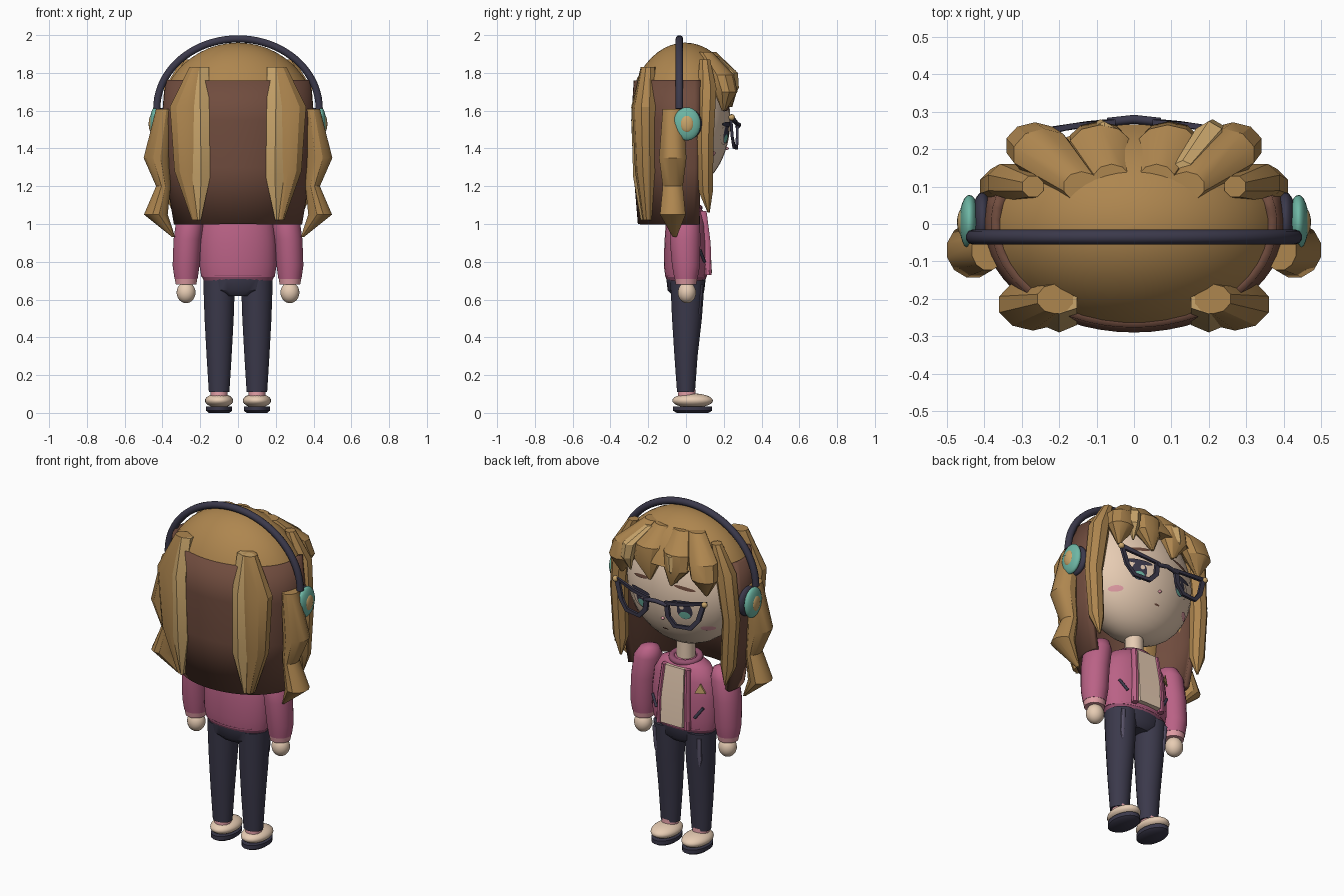
import bpy, bmesh
from math import sin, cos, pi, sqrt, radians

cube = bpy.data.objects.get("Cube")
if cube:
    bpy.data.objects.remove(cube)


def material(name, hexcode):
    rgb = [int(hexcode[i:i + 2], 16) / 255 for i in (0, 2, 4)]
    col = [c / 12.92 if c < 0.04 else ((c + 0.055) / 1.055) ** 2.4 for c in rgb] + [1]
    m = bpy.data.materials.new(name)
    m.use_nodes = True
    m.diffuse_color = col
    m.node_tree.nodes["Principled BSDF"].inputs["Base Color"].default_value = col
    return m


SKIN = material("cream skin", "E8CDB4")
HAIR = material("tan hair", "AE864F")
DARK = material("brown hair", "704C3E")
LIGHT = material("light hair", "C9A56B")
PINK = material("jacket pink", "BA6286")
HEM = material("jacket hem", "94506E")
NAVY = material("navy", "3B394B")
FADED = material("faded denim", "625C74")
TEAL = material("teal", "6EB7A5")
BLUSH = material("blush", "E09CA4")


def finish(name, bm, mat, angle=40):
    bmesh.ops.recalc_face_normals(bm, faces=bm.faces[:])
    me = bpy.data.meshes.new(name)
    bm.to_mesh(me)
    bm.free()
    me.materials.append(mat)
    ob = bpy.data.objects.new(name, me)
    bpy.context.collection.objects.link(ob)
    bpy.ops.object.select_all(action='DESELECT')
    ob.select_set(True)
    bpy.context.view_layer.objects.active = ob
    bpy.ops.object.shade_smooth_by_angle(angle=radians(angle))
    return ob


def skin_rings(bm, rings, closed=True):
    n = len(rings[0])
    for a, b in zip(rings, rings[1:]):
        for i in range(n if closed else n - 1):
            j = (i + 1) % n
            bm.faces.new((a[i], a[j], b[j], b[i]))


def loft(name, rings, mat, n=20, angle=40):
    """Closed body through horizontal ellipses (x, y, z, rx, ry)."""
    bm = bmesh.new()
    vs = [[bm.verts.new((x + rx * cos(2 * pi * (i + .5) / n), y + ry * sin(2 * pi * (i + .5) / n), z))
           for i in range(n)] for x, y, z, rx, ry in rings]
    skin_rings(bm, vs)
    bm.faces.new(vs[0])
    bm.faces.new(vs[-1])
    return finish(name, bm, mat, angle)


def side_loft(name, s, rings, mat, n=20, angle=40):
    return loft(name, [(r[0] * s,) + tuple(r[1:]) for r in rings], mat, n, angle)


def ball(name, c, r, mat, n=24):
    bm = bmesh.new()
    bmesh.ops.create_uvsphere(bm, u_segments=n, v_segments=n // 2 + 2, radius=1)
    bmesh.ops.scale(bm, vec=r, verts=bm.verts)
    bmesh.ops.translate(bm, vec=c, verts=bm.verts)
    return finish(name, bm, mat, 60)


def tube(name, pts, r, mat, cyclic=False):
    """Round tube swept along a path."""
    cu = bpy.data.curves.new(name, 'CURVE')
    cu.dimensions = '3D'
    cu.bevel_depth = r
    cu.bevel_resolution = 3
    cu.use_fill_caps = True
    sp = cu.splines.new('POLY')
    sp.points.add(len(pts) - 1)
    for p, co in zip(sp.points, pts):
        p.co = (*co, 1)
    sp.use_cyclic_u = cyclic
    cu.materials.append(mat)
    ob = bpy.data.objects.new(name, cu)
    bpy.context.collection.objects.link(ob)


HEAD_Z, HEAD_R = 1.55, (.35, .235, .36)


def face_patch(name, x, z, rx, rz, off, mat, tilt=0, n=20):
    """Thin elliptical decal following the curve of the face."""
    bm = bmesh.new()
    rings = []
    for k in (.02, .4, .7, 1):
        ring = []
        for i in range(n):
            a = 2 * pi * i / n
            u, w = k * rx * cos(a), k * rz * sin(a)
            px, pz = x + u, z + w + u * tilt
            q = 1 - (px / HEAD_R[0]) ** 2 - ((pz - HEAD_Z) / HEAD_R[2]) ** 2
            ring.append(bm.verts.new((px, HEAD_R[1] * sqrt(max(q, 0)) + off, pz)))
        rings.append(ring)
    skin_rings(bm, rings)
    bm.faces.new(rings[0])
    return finish(name, bm, mat)


# Head, neck and face
ball("head", (0, 0, HEAD_Z), HEAD_R, SKIN, 32)
loft("neck", [(0, 0, 1.05, .05, .05), (0, 0, 1.26, .05, .05)], SKIN)
face_patch("mouth", 0, 1.33, .018, .005, .004, DARK)
ball("nose", (0, .215, 1.4), (.01, .012, .008), BLUSH, 10)

# Hair cap and open back shell
loft("hair_cap", [(0, -.005, 1.55 + .41 * sin(t), .418 * cos(t), .302 * cos(t))
                  for t in [.455 + i * 1.1 / 9 for i in range(10)]], HAIR, 40)
bm = bmesh.new()
shell = []
for z, rx, ry in ((1.76, .368, .262), (1.55, .39, .275), (1.3, .375, .265), (1, .325, .24)):
    shell.append([bm.verts.new((rx * cos(t), ry * sin(t), z))
                  for t in [radians(16 - 212 * i / 32) for i in range(33)]])
skin_rings(bm, shell, False)
back = finish("back_hair", bm, DARK)
mod = back.modifiers.new("thickness", 'SOLIDIFY')
mod.thickness = .03
mod.offset = 0

for s, side in ((1, "left"), (-1, "right")):
    # Hanging locks
    side_loft(side + "_back_lock", s, [(.21, -.2, 1.83, .05, .04), (.27, -.215, 1.62, .095, .07),
              (.265, -.21, 1.28, .075, .06), (.225, -.2, 1.02, .02, .03)], HAIR, 10, 30)
    side_loft(side + "_back_streak", s, [(.2, -.21, 1.83, .055, .03), (.2, -.25, 1.62, .055, .04),
              (.195, -.24, 1.25, .055, .04), (.205, -.22, 1.02, .01, .02)], LIGHT, 6, 20)
    side_loft(side + "_side_lock", s, [(.39, -.07, 1.61, .045, .055), (.43, -.07, 1.35, .072, .075),
              (.395, -.07, 1.2, .04, .055), (.435, -.07, 1.05, .065, .07),
              (.34, -.06, .93, .008, .01)], HAIR, 12, 30)
    side_loft(side + "_front_lock", s, [(.27, .1, 1.87, .03, .03), (.335, .11, 1.72, .06, .055),
              (.365, .1, 1.45, .05, .05), (.35, .105, 1.17, .045, .04),
              (.34, .12, 1.06, .006, .006)], HAIR, 8, 30)
    # Bangs
    side_loft(side + "_outer_bang", s, [(.14, .1, 1.91, .05, .04), (.24, .185, 1.79, .085, .07),
              (.265, .21, 1.7, .08, .062), (.275, .2, 1.6, .008, .01)], HAIR, 10, 30)
    side_loft(side + "_inner_bang", s, [(.06, .12, 1.91, .05, .04), (.09, .205, 1.81, .085, .06),
              (.095, .22, 1.72, .08, .055), (.07, .235, 1.62, .008, .01)], HAIR, 10, 30)
    side_loft(side + "_bang_streak", s, [(.1 + .03 * s, .15, 1.89, .025, .02),
              (.14 + .06 * s, .235, 1.8, .04, .04), (.15 + .06 * s, .245, 1.72, .035, .035),
              (.15 + .05 * s, .23, 1.64, .005, .005)], LIGHT, 6, 20)

    # Eyes, brows and cheeks
    for part, dx, z, rx, rz, off, mat in (
            ("eye_white", 0, 1.475, .07, .055, .003, SKIN), ("lash", 0, 1.528, .075, .013, .008, NAVY),
            ("iris", -.005, 1.478, .042, .052, .005, NAVY), ("iris_glow", -.005, 1.452, .03, .022, .007, TEAL),
            ("glint", -.018, 1.5, .012, .013, .008, SKIN)):
        face_patch(side + "_" + part, s * (.145 + dx), z, rx, rz, off, mat)
    face_patch(side + "_brow", s * .14, 1.61, .06, .01, .004, DARK, -.15 * s)
    face_patch(side + "_cheek", s * .235, 1.37, .032, .016, .004, BLUSH)

    # Angular glasses rim
    outline = [(.05, 1.535), (.16, 1.55), (.3, 1.58), (.265, 1.46), (.215, 1.4), (.11, 1.395), (.06, 1.45)]
    bm = bmesh.new()
    rings = []
    for k, y in ((1, .28), (.74, .28), (.74, .265), (1, .265), (1, .28)):
        rings.append([bm.verts.new((s * (.165 + (x - .165) * k), y - .4 * x * x,
                                    1.475 + (z - 1.475) * k)) for x, z in outline])
    skin_rings(bm, rings)
    bmesh.ops.remove_doubles(bm, verts=bm.verts, dist=.0001)
    finish(side + "_glasses_rim", bm, NAVY, 20)
    ball(side + "_glasses_stud", (s * .29, .242, 1.565), (.017, .017, .017), LIGHT, 12)

    # Headphone cups
    for part, x, r, ry, rz, mat in (("cushion", .405, .03, .08, .085, NAVY),
                                    ("cup", .44, .027, .073, .088, TEAL),
                                    ("badge", .458, .015, .036, .046, LIGHT)):
        ball(side + "_headphone_" + part, (s * x, .005, 1.53), (r, ry, rz), mat)

    # Arms and hands
    side_loft(side + "_sleeve", s, [(.235, 0, 1.105, .015, .02), (.238, 0, 1.09, .05, .055),
              (.25, -.005, 1.04, .075, .08), (.267, -.005, .92, .075, .082),
              (.275, 0, .78, .072, .075), (.275, 0, .71, .062, .062)], PINK, 20, 60)
    side_loft(side + "_cuff", s, [(.275, 0, .72, .062, .062), (.275, 0, .68, .055, .055)], BLUSH)
    ball(side + "_hand", (s * .275, .005, .637), (.05, .048, .056), SKIN)

    # Jacket front edges and pockets
    side_loft(side + "_jacket_edge", s, [(.09, .115, .73, .018, .022), (.085, .112, .9, .018, .02),
              (.075, .09, 1.07, .015, .02)], PINK, 8)
    tube(side + "_pocket", [(s * .125, .098, .80), (s * .165, .075, .86)], .008, NAVY)

    # Legs and shoes
    side_loft(side + "_leg", s, [(.1, 0, .11, .055, .048), (.1, 0, .3, .067, .062),
              (.1, .005, .5, .078, .08), (.1, .008, .7, .085, .092)], NAVY)
    side_loft(side + "_thigh_patch", s, [(.125, .066, .46, .004, .004), (.138, .074, .55, .017, .007),
              (.145, .086, .68, .014, .007)], FADED, 8)
    side_loft(side + "_sock", s, [(.1, .005, .07, .045, .05), (.1, .005, .125, .045, .045)], BLUSH)
    ball(side + "_shoe", (s * .1, .035, .065), (.075, .108, .038), SKIN)
    side_loft(side + "_sole", s, [(.1, .035, 0, .055, .085), (.1, .035, .012, .07, .105),
              (.1, .035, .035, .07, .105)], NAVY)

# Middle of the glasses
tube("glasses_bridge", [(-.07, .272, 1.515), (0, .28, 1.525), (.07, .272, 1.515)], .012, NAVY)

# Headband
tube("headband", [(.43 * cos(t), -.035, 1.61 + .37 * sin(t))
                  for t in [pi * i / 40 for i in range(41)]], .02, NAVY)

# Jacket, shirt and hips
loft("jacket", [(0, 0, .72, .195, .11), (0, 0, .78, .205, .118), (0, 0, .9, .203, .115),
                (0, 0, 1.0, .19, .108), (0, 0, 1.07, .15, .09), (0, 0, 1.1, .08, .07)], PINK, 32, 60)
loft("jacket_hem", [(0, 0, .695, .18, .1), (0, 0, .73, .196, .112)], HEM, 32)
tube("collar", [(.078 * cos(t), .07 * sin(t), 1.095 + .01 * -sin(t))
                for t in [2 * pi * i / 24 for i in range(24)]], .018, HEM, True)
loft("shirt_panel", [(0, .095, .74, .1, .06), (0, .092, .9, .1, .052), (0, .07, 1.07, .085, .05)],
     SKIN, 4, 20)
loft("hips", [(0, 0, .62, .1, .07), (0, 0, .65, .17, .098), (0, 0, .71, .182, .105)], NAVY, 28)

# Triangular badge on the jacket
bm = bmesh.new()
rim = [[bm.verts.new((x, y + d, z)) for x, y, z in
        ((-.175, .062, .945), (-.125, .093, .945), (-.15, .075, 1.0))] for d in (0, .009)]
skin_rings(bm, rim)
for r in rim:
    bm.faces.new(r)
finish("jacket_badge", bm, LIGHT)
